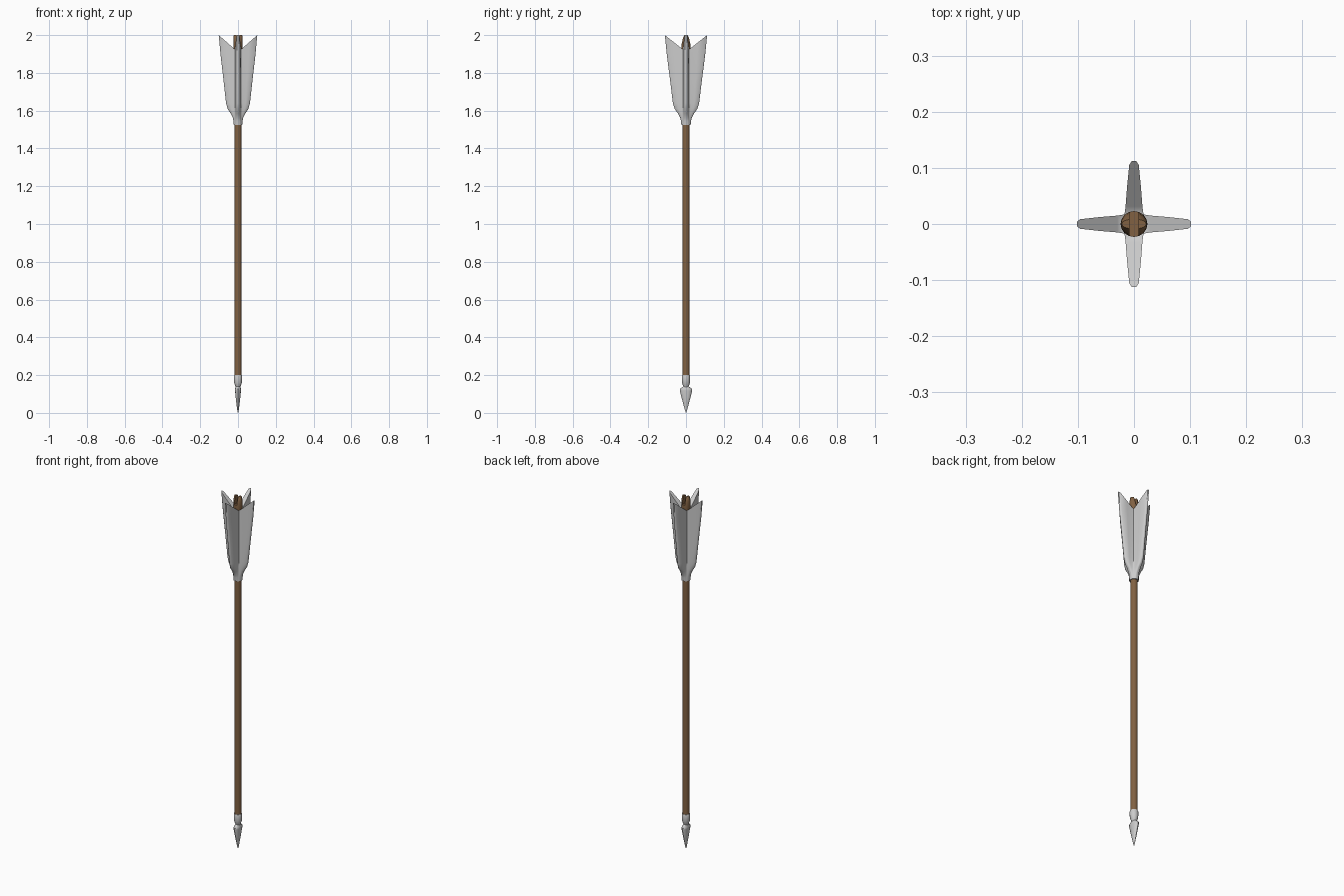
import bpy, bmesh, math

if "Cube" in bpy.data.objects:
    bpy.data.objects.remove(bpy.data.objects["Cube"])

brown = bpy.data.materials.new("brown_wood")
brown.diffuse_color = (0.22, 0.12, 0.055, 1)
brown.use_nodes = True
brown.node_tree.nodes["Principled BSDF"].inputs["Base Color"].default_value = brown.diffuse_color


def make(name, verts, faces, mat=None, angle=35):
    me = bpy.data.meshes.new(name)
    me.from_pydata(verts, [], faces)
    bm = bmesh.new()
    bm.from_mesh(me)
    bmesh.ops.recalc_face_normals(bm, faces=bm.faces)
    bm.to_mesh(me)
    bm.free()
    ob = bpy.data.objects.new(name, me)
    bpy.context.collection.objects.link(ob)
    if mat:
        me.materials.append(mat)
    bpy.ops.object.select_all(action='DESELECT')
    ob.select_set(True)
    bpy.context.view_layer.objects.active = ob
    bpy.ops.object.shade_smooth_by_angle(angle=math.radians(angle))
    return ob


def bridge(rings, n):
    return [(i * n + j, i * n + (j + 1) % n, (i + 1) * n + (j + 1) % n, (i + 1) * n + j)
            for i in range(rings - 1) for j in range(n)]


def loft(name, rings, n, mat=None, angle=35):
    """Elliptical rings given as (z, half width x, half width y)."""
    verts = [(rx * math.cos(2 * math.pi * j / n), ry * math.sin(2 * math.pi * j / n), z)
             for z, rx, ry in rings for j in range(n)]
    faces = bridge(len(rings), n)
    last = (len(rings) - 1) * n
    faces += [tuple(range(n)), tuple(range(last, last + n))]
    return make(name, verts, faces, mat, angle)


# Shaft
loft("shaft", [(0.17, 0.0185, 0.0185), (1.92, 0.0185, 0.0185)], 16, brown)

# Arrowhead: socket, then a flattened point
loft("head_socket", [(0.135, 0.012, 0.012), (0.148, 0.016, 0.017), (0.16, 0.021, 0.021),
                     (0.195, 0.022, 0.022), (0.20, 0.020, 0.020)], 16)
loft("head_point", [(0.0, 0.001, 0.001), (0.015, 0.004, 0.006), (0.06, 0.010, 0.018),
                    (0.118, 0.016, 0.033), (0.127, 0.016, 0.032), (0.142, 0.011, 0.012)], 12)

# Nock with a string slot along y
nock = loft("nock", [(1.89, 0.0185, 0.0185), (1.925, 0.023, 0.023), (1.955, 0.024, 0.023),
                     (1.975, 0.024, 0.020), (1.99, 0.0235, 0.015), (2.0, 0.022, 0.009)], 16, brown)
bpy.ops.mesh.primitive_cube_add(size=1, location=(0, 0, 2.0))
cutter = bpy.context.object
cutter.name = "slot_cutter"
cutter.scale = (0.016, 0.1, 0.09)
cutter.hide_render = True
mod = nock.modifiers.new("slot", 'BOOLEAN')
mod.operation = 'DIFFERENCE'
mod.solver = 'EXACT'
mod.object = cutter
bpy.context.view_layer.objects.active = nock
bpy.ops.object.modifier_apply(modifier="slot")
bpy.data.objects.remove(cutter)

# Fletching: four tapered vanes lofted as one cross-shaped section
C = 0.017                                     # inner corner between vanes
levels = [(1.525, 0.022), (1.545, 0.024), (1.56, 0.026), (1.585, 0.038), (1.61, 0.054),
          (1.64, 0.062), (1.75, 0.074), (1.90, 0.091), (2.0, 0.1)]
half = [(0.0, C), (0.15, 0.015), (0.5, 0.0125), (0.93, 0.0085), (1.0, 0.004)]
arm = [(f, -w) for f, w in half] + [(f, w) for f, w in half[:0:-1]]
N = len(arm) * 4
verts = []
for i, (z, r) in enumerate(levels):
    top = i == len(levels) - 1
    for k in range(4):
        tip = r * (1.02 if k % 2 == 0 else 1.12)
        ca, sa = [(1, 0), (0, 1), (-1, 0), (0, -1)][k]
        for f, w in arm:
            d = C + f * (tip - C)
            h = 1.925 + 0.075 * f if top else z   # notched top edge
            verts.append((d * ca - w * sa, d * sa + w * ca, h))
faces = bridge(len(levels), N)
last = (len(levels) - 1) * N
a = len(arm)
for k in range(4):
    faces.append(tuple(last + (k * a + j) % N for j in range(a + 1)))
faces.append(tuple(last + k * a for k in range(4)))
faces.append(tuple(range(N)))
make("fletching", verts, faces, None, 50)
